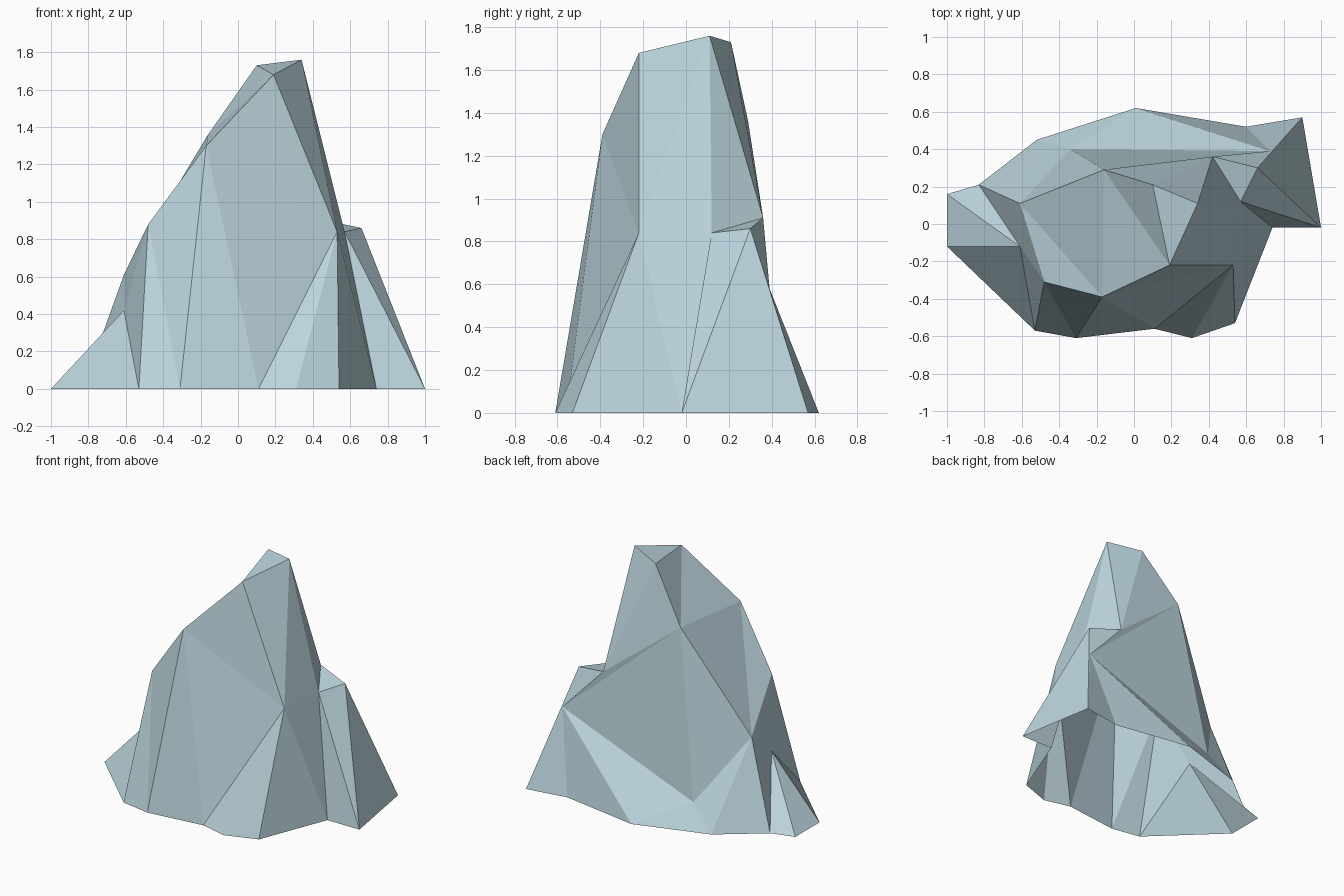
import bpy, bmesh

if "Cube" in bpy.data.objects:
    bpy.data.objects.remove(bpy.data.objects["Cube"])

# Pale blue-grey stone
stone = bpy.data.materials.new("pale_stone")
stone.diffuse_color = (0.50, 0.66, 0.72, 1)
stone.use_nodes = True
stone.node_tree.nodes["Principled BSDF"].inputs["Base Color"].default_value = stone.diffuse_color

# Ground outline of the rock, counter-clockwise from the left (open underneath)
outline = dict(zip("abcdefghijklmn", [
    (-1.0, .16), (-1.0, -.12), (-.53, -.57), (-.31, -.61), (.11, -.56),
    (.31, -.61), (.54, -.53), (.74, -.02), (1.0, -.02), (.90, .57),
    (.60, .52), (.01, .62), (-.52, .45), (-.83, .21)]))

# Corner points of the crag above the ground
crag = {
    "A": (-.61, -.12, .42), "B": (-.48, -.31, .88), "C": (-.17, -.39, 1.30),
    "D": (.19, -.22, 1.68), "E": (.53, -.22, .84), "F": (.34, .11, 1.76),
    "G": (.10, .21, 1.73), "H": (-.16, .29, 1.36), "I": (-.61, .11, .61),
    "J": (.57, .12, .84), "K": (.66, .30, .86), "L": (.42, .36, .91),
    "M": (.73, .39, .58), "N": (-.34, .40, .17)}

bm = bmesh.new()
v = {k: bm.verts.new((x, y, 0)) for k, (x, y) in outline.items()}
v.update({k: bm.verts.new(p) for k, p in crag.items()})


def fan(hub, rim):
    """Flat triangles from one corner to a chain of neighbours."""
    for p, q in zip(rim, rim[1:]):
        bm.faces.new((v[hub], v[p], v[q]))


fan("A", "InabcBI")      # left foot
fan("E", "DCefghJFD")    # front right corner
fan("H", "GDCINMLG")     # back shoulder
fan("K", "JijMLJ")       # right ledge
fan("C", "edBI")         # front left wall
fan("N", "ImlM")         # back foot
fan("M", "lkj")          # back right foot
fan("F", "DGLJ")         # summit
fan("B", "dc")           # gaps between the fans
fan("I", "mn")
fan("J", "hi")

# Turn all faces outwards
bmesh.ops.recalc_face_normals(bm, faces=bm.faces[:])
if sum(f.normal.z * f.calc_area() for f in bm.faces) < 0:
    bmesh.ops.reverse_faces(bm, faces=bm.faces[:])

mesh = bpy.data.meshes.new("rock")
bm.to_mesh(mesh)
bm.free()
mesh.materials.append(stone)
bpy.context.collection.objects.link(bpy.data.objects.new("rock", mesh))
